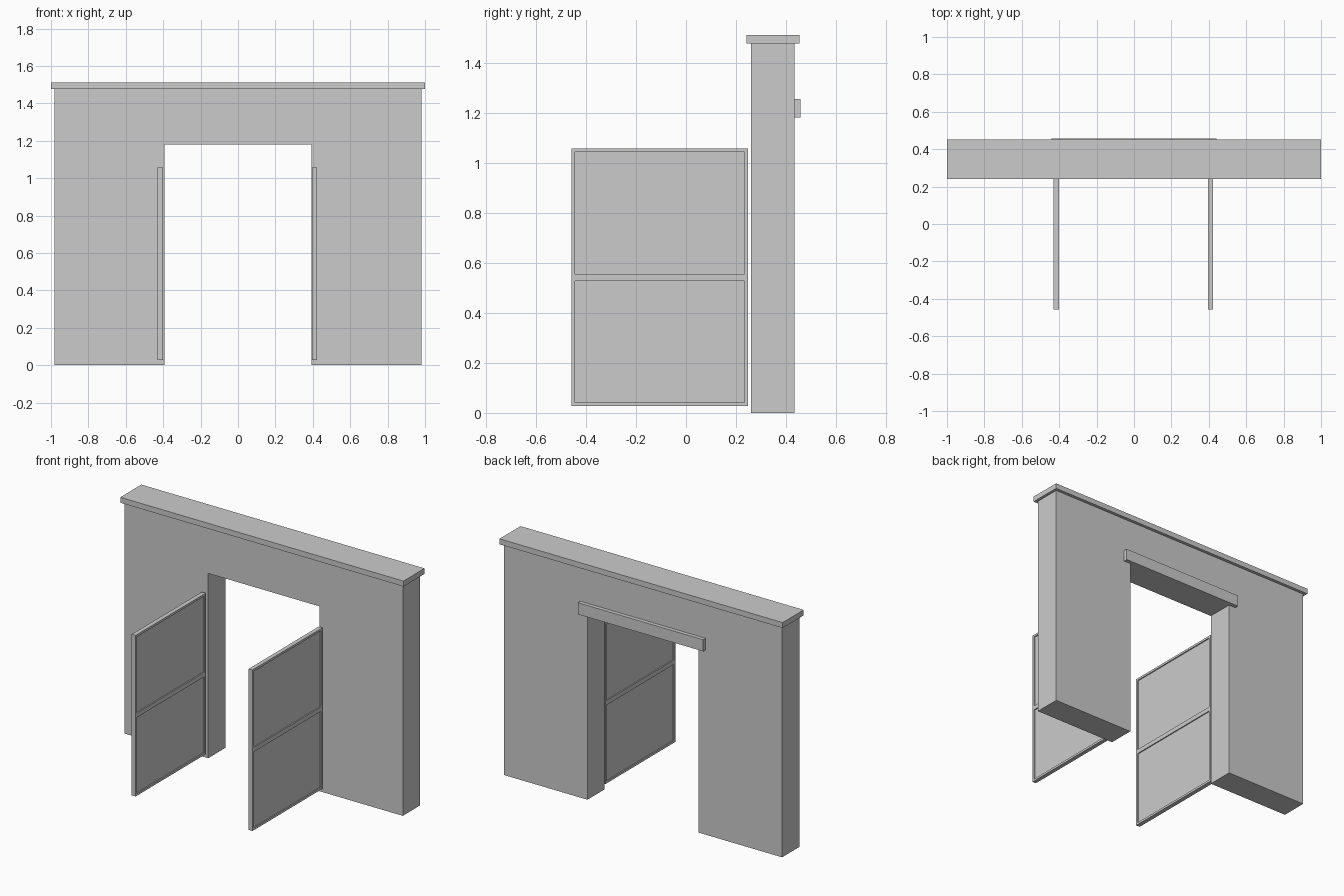
import bpy, bmesh
from mathutils import Vector

if "Cube" in bpy.data.objects:
    bpy.data.objects.remove(bpy.data.objects["Cube"])

mat = bpy.data.materials.new("plain grey")
mat.diffuse_color = (0.6, 0.6, 0.6, 1)
mat.use_nodes = True
mat.node_tree.nodes["Principled BSDF"].inputs["Base Color"].default_value = mat.diffuse_color


def finish(name, bm):
    bmesh.ops.recalc_face_normals(bm, faces=bm.faces)
    mesh = bpy.data.meshes.new(name)
    bm.to_mesh(mesh)
    bm.free()
    mesh.materials.append(mat)
    obj = bpy.data.objects.new(name, mesh)
    bpy.context.collection.objects.link(obj)
    return obj


def box_bm(x, y, z):
    """Box from (min, max) ranges on each axis."""
    bm = bmesh.new()
    bmesh.ops.create_cube(bm, size=1)
    for v in bm.verts:
        v.co = Vector([r[0] if c < 0 else r[1] for c, r in zip(v.co, (x, y, z))])
    return bm


# Wall: gateway outline extruded through its thickness
half = [(0.393, 1.18), (0.393, 0), (0.982, 0), (0.982, 1.476)]
outline = half + [(-x, z) for x, z in reversed(half)]
bm = bmesh.new()
face = bm.faces.new([bm.verts.new((x, 0.26, z)) for x, z in outline])
ext = bmesh.ops.extrude_face_region(bm, geom=[face], use_keep_orig=True)
bmesh.ops.translate(bm, vec=(0, 0.173, 0),
                    verts=[g for g in ext["geom"] if isinstance(g, bmesh.types.BMVert)])
finish("gateway_wall", bm)

# Coping on top and track board over the opening at the back
finish("wall_coping", box_bm((-1, 1), (0.241, 0.453), (1.476, 1.511)))
finish("track_board", box_bm((-0.442, 0.442), (0.433, 0.458), (1.18, 1.254)))


# Open door leaves: two recessed panels on each side
def door(name, x0, x1):
    bm = box_bm((x0, x1), (-0.458, 0.248), (0.028, 1.056))
    bmesh.ops.bisect_plane(bm, geom=bm.verts[:] + bm.edges[:] + bm.faces[:],
                           plane_co=(0, 0, 0.542), plane_no=(0, 0, 1))
    bm.normal_update()
    panels = [f for f in bm.faces if abs(f.normal.x) > 0.9]
    bmesh.ops.inset_individual(bm, faces=panels, thickness=0.02)
    bmesh.ops.inset_individual(bm, faces=panels, thickness=0, depth=-0.007)
    finish(name, bm)


door("left_door", -0.43, -0.402)
door("right_door", 0.396, 0.423)
